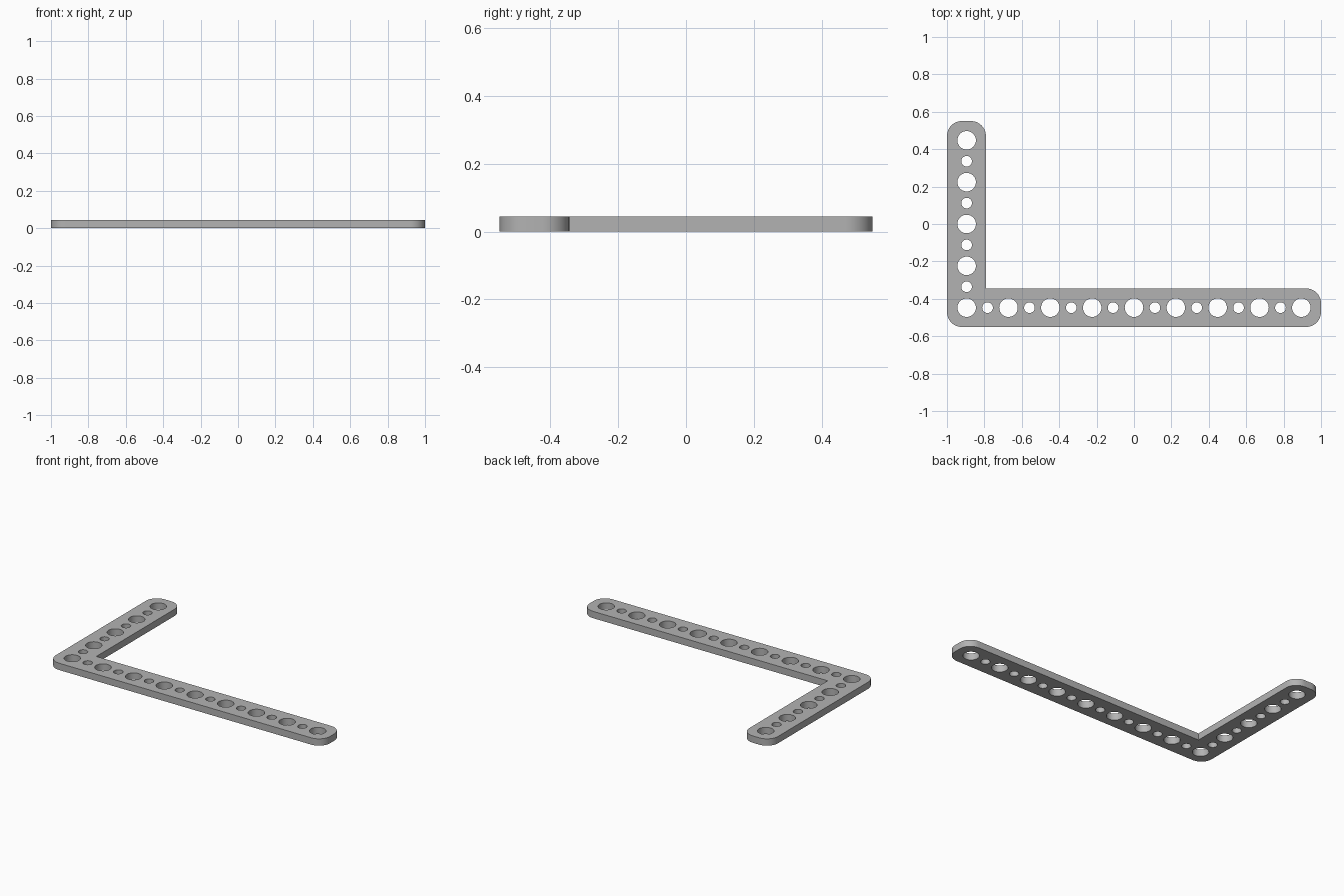
import bpy, bmesh, math

cube = bpy.data.objects.get("Cube")
if cube:
    bpy.data.objects.remove(cube)

PITCH = 0.2237          # spacing of the large holes
WIDTH = 0.206           # width of each arm
THICK = 0.045
CORNER = 0.08
BIG, SMALL = 0.0495, 0.0285
HALF = WIDTH / 2
X0, Y0 = -4 * PITCH, -2 * PITCH     # hole at the elbow

metal = bpy.data.materials.new("grey metal")
metal.use_nodes = True
GREY = (0.45, 0.45, 0.45, 1)
metal.diffuse_color = GREY
metal.node_tree.nodes["Principled BSDF"].inputs["Base Color"].default_value = GREY


def arc(cx, cy, r, start, sweep, steps):
    """Points along a circular arc, angles in degrees."""
    angles = [math.radians(start + sweep * i / steps) for i in range(steps + 1)]
    return [(cx + r * math.cos(a), cy + r * math.sin(a)) for a in angles]


def add_loop(bm, points):
    verts = [bm.verts.new((x, y, 0)) for x, y in points]
    return [bm.edges.new((v, verts[(i + 1) % len(verts)])) for i, v in enumerate(verts)]


# L-shaped outline: rounded outer corners, sharp inner corner
left, right, low, high = -1, 1, Y0 - HALF, -Y0 + HALF
inner_x, inner_y = X0 + HALF, Y0 + HALF
c = CORNER
outline = []
for cx, cy, start in (
        (left + c, low + c, 180), (right - c, low + c, 270), (right - c, inner_y - c, 0)):
    outline += arc(cx, cy, c, start, 90, 12)
outline.append((inner_x, inner_y))
for cx, start in ((inner_x - c, 0), (left + c, 90)):
    outline += arc(cx, high - c, c, start, 90, 12)

# Alternating large and small holes along both arms
holes = [(X0 + i * PITCH / 2, Y0, i) for i in range(17)]
holes += [(X0, Y0 + i * PITCH / 2, i) for i in range(1, 9)]

bm = bmesh.new()
edges = add_loop(bm, outline)
for x, y, i in holes:
    edges += add_loop(bm, arc(x, y, SMALL if i % 2 else BIG, 0, 360, 40)[:-1])

# Fill the flat plate around the holes, then give it thickness
bmesh.ops.triangle_fill(bm, edges=edges, use_beauty=True, normal=(0, 0, 1))
extruded = bmesh.ops.extrude_face_region(bm, geom=bm.faces[:], use_keep_orig=True)
top = [v for v in extruded["geom"] if isinstance(v, bmesh.types.BMVert)]
bmesh.ops.translate(bm, verts=top, vec=(0, 0, THICK))
bmesh.ops.recalc_face_normals(bm, faces=bm.faces[:])

mesh = bpy.data.meshes.new("perforated_angle_plate")
bm.to_mesh(mesh)
bm.free()
mesh.materials.append(metal)
plate = bpy.data.objects.new("perforated_angle_plate", mesh)
bpy.context.collection.objects.link(plate)

# Smooth round walls with crisp rims
bpy.ops.object.select_all(action="DESELECT")
plate.select_set(True)
bpy.context.view_layer.objects.active = plate
bpy.ops.object.shade_smooth_by_angle(angle=math.radians(30))
